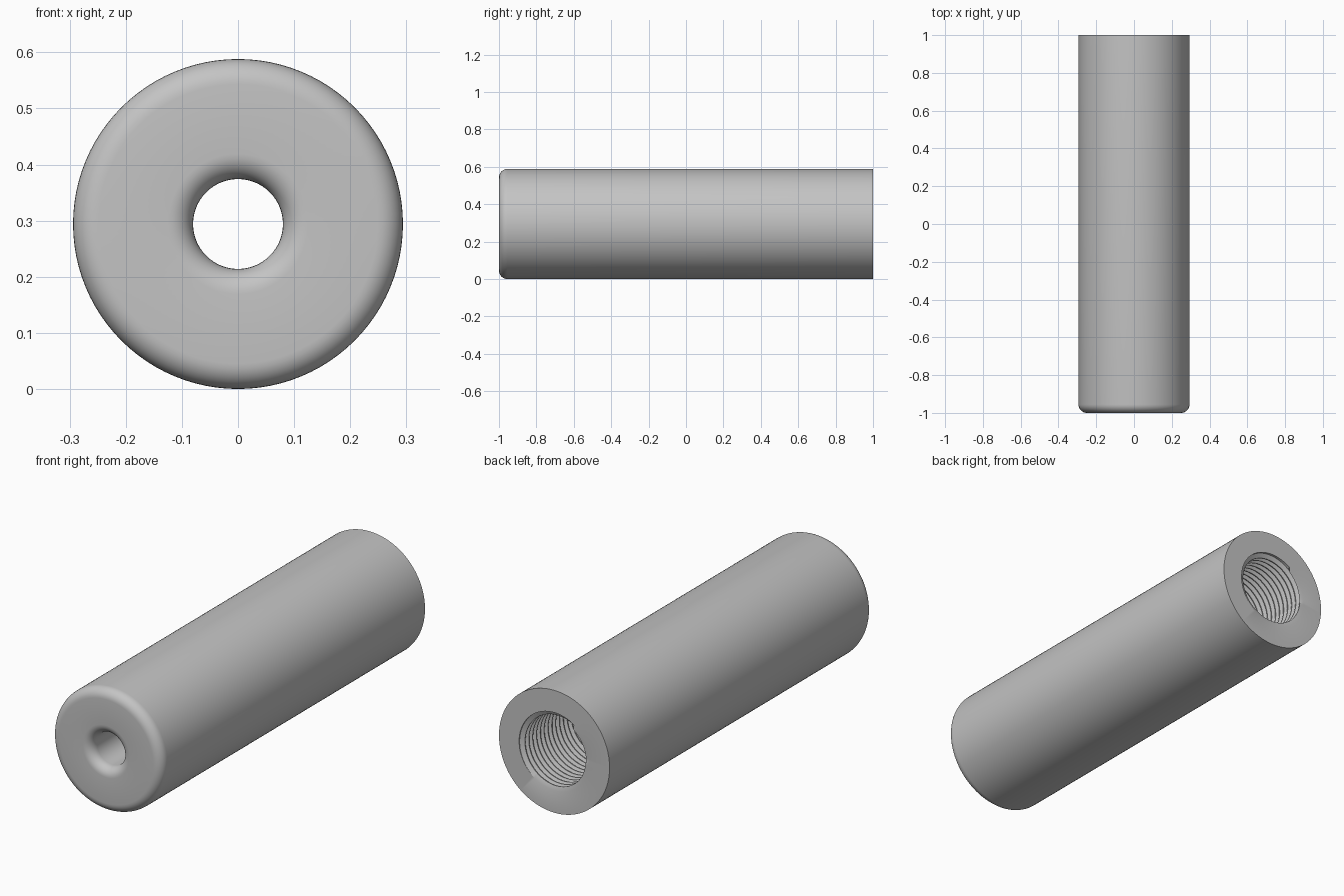
import bpy
import bmesh
from math import sin, cos, pi, ceil

cube = bpy.data.objects.get("Cube")
if cube:
    bpy.data.objects.remove(cube, do_unlink=True)

SEG = 96
R = 0.294            # outer radius, also the height of the axis
HOLE = 0.08          # front through hole
FILLET = 0.045
MAJOR, MINOR = 0.187, 0.166
PITCH = 0.029
BACK, FRONT = 1.0, -1.0
BORE_END = BACK - 0.75


def arc(r, y, start, end, steps=8):
    """Quarter-arc profile points (radius, y) for a fillet."""
    angles = [start + (end - start) * i / steps for i in range(steps + 1)]
    return [(r + FILLET * cos(a), y + FILLET * sin(a)) for a in angles]


def point(bm, r, y, a):
    return bm.verts.new((r * cos(a), y, R + r * sin(a)))


def bridge(bm, a, b, n):
    for i in range(n):
        j = (i + 1) % len(a)
        bm.faces.new((a[i], a[j], b[j], b[i]))


bm = bmesh.new()

# Body: back face, rounded front rim, rounded front hole, bore floor
profile = [(MAJOR, BACK), (R, BACK)]
profile += arc(R - FILLET, FRONT + FILLET, 0, -pi / 2)
profile += arc(HOLE + FILLET, FRONT + FILLET, -pi / 2, -pi)
profile += [(HOLE, BORE_END), (MAJOR, BORE_END)]
rings = [[point(bm, r, y, 2 * pi * i / SEG) for i in range(SEG)]
         for r, y in profile]
for a, b in zip(rings, rings[1:]):
    bridge(bm, a, b, SEG)

# Helical thread, clamped to the two ends of the bore
tooth = [(0.0, MAJOR), (0.15, MAJOR), (0.5, MINOR), (0.65, MINOR)]
rows = []
for turn in range(-1, ceil((BACK - BORE_END) / PITCH) + 1):
    for offset, radius in tooth:
        row = []
        for i in range(SEG + 1):
            y = BACK - PITCH * (turn + offset + i / SEG)
            inside = BORE_END < y < BACK
            row.append(point(bm, radius if inside else MAJOR,
                             min(max(y, BORE_END), BACK), 2 * pi * i / SEG))
        rows.append(row)
for a, b in zip(rows, rows[1:]):
    bridge(bm, a, b, SEG)

bmesh.ops.remove_doubles(bm, verts=bm.verts, dist=0.00005)
bmesh.ops.recalc_face_normals(bm, faces=bm.faces)

mesh = bpy.data.meshes.new("threaded_sleeve")
bm.to_mesh(mesh)
bm.free()
sleeve = bpy.data.objects.new("threaded_sleeve", mesh)
bpy.context.collection.objects.link(sleeve)

# Plain grey metal
grey = bpy.data.materials.new("plain_grey")
grey.use_nodes = True
colour = (0.55, 0.55, 0.55, 1)
grey.diffuse_color = colour
grey.node_tree.nodes["Principled BSDF"].inputs["Base Color"].default_value = colour
mesh.materials.append(grey)

bpy.ops.object.select_all(action='DESELECT')
sleeve.select_set(True)
bpy.context.view_layer.objects.active = sleeve
bpy.ops.object.shade_smooth_by_angle(angle=pi / 6)
